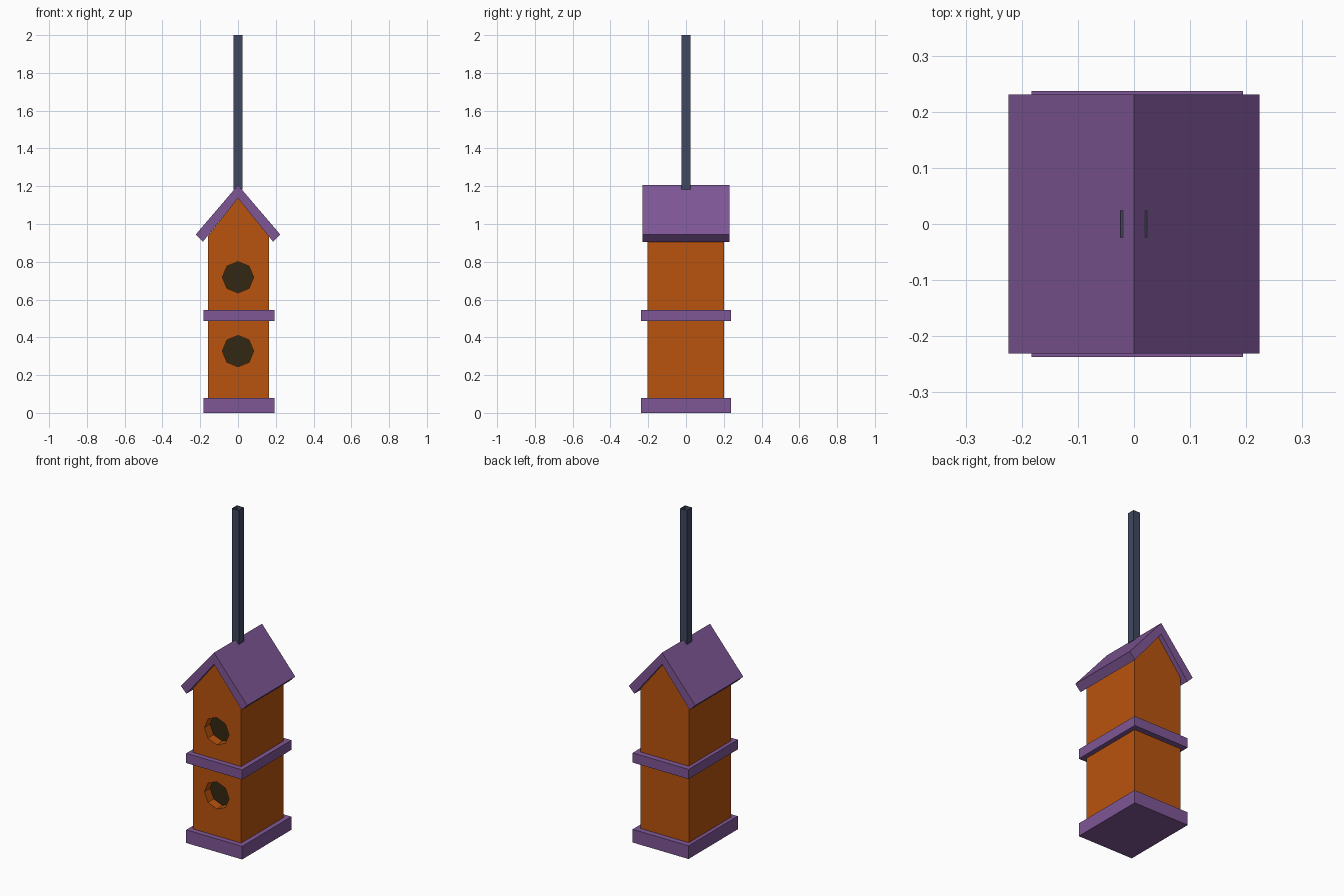
import bpy, bmesh, math
from mathutils import Matrix

cube = bpy.data.objects.get("Cube")
if cube:
    bpy.data.objects.remove(cube, do_unlink=True)


def material(name, rgb):
    m = bpy.data.materials.new(name)
    m.use_nodes = True
    m.diffuse_color = (*rgb, 1)
    m.node_tree.nodes["Principled BSDF"].inputs["Base Color"].default_value = (*rgb, 1)
    return m


purple = material("purple trim", (0.212, 0.095, 0.305))
orange = material("orange wood", (0.485, 0.087, 0.0044))
slate = material("slate pole", (0.051, 0.066, 0.115))
dark = material("dark hole", (0.032, 0.020, 0.0065))


def finish(name, bm, *mats):
    bmesh.ops.recalc_face_normals(bm, faces=bm.faces)
    mesh = bpy.data.meshes.new(name)
    bm.to_mesh(mesh)
    bm.free()
    for m in mats:
        mesh.materials.append(m)
    obj = bpy.data.objects.new(name, mesh)
    bpy.context.collection.objects.link(obj)
    return obj


def box(name, x, y, z, mat, open_top=False):
    bm = bmesh.new()
    bmesh.ops.create_cube(bm, size=1)
    for v in bm.verts:
        v.co = [r[0] if c < 0 else r[1] for c, r in zip(v.co, (x, y, z))]
    if open_top:
        top = [f for f in bm.faces if f.normal.z > 0.9]
        bmesh.ops.delete(bm, geom=top, context='FACES')
    return finish(name, bm, mat)


def prism(name, outline, y, *mats):
    """Extrude an (x, z) outline along y."""
    bm = bmesh.new()
    face = bm.faces.new([bm.verts.new((px, y[0], pz)) for px, pz in outline])
    ext = bmesh.ops.extrude_face_region(bm, geom=[face])
    moved = [g for g in ext["geom"] if isinstance(g, bmesh.types.BMVert)]
    bmesh.ops.translate(bm, verts=moved, vec=(0, y[1] - y[0], 0))
    return finish(name, bm, *mats)


# House body with gable ends
front_y, back_y = -0.205, 0.202
body = prism("house_body",
             [(-0.16, 0.06), (0.165, 0.06), (0.165, 0.936), (0, 1.136), (-0.16, 0.936)],
             (front_y, back_y), orange, dark)

# Round entrances, recessed into the front wall
hole_depth = 0.055
for height in (0.327, 0.718):
    bm = bmesh.new()
    bmesh.ops.create_cone(bm, cap_ends=True, segments=8, radius1=0.083, radius2=0.083,
                          depth=2 * hole_depth,
                          matrix=Matrix.Translation((0, front_y, height))
                          @ Matrix.Rotation(math.pi / 2, 4, 'X'))
    cutter = finish("hole_cutter", bm, orange)
    cutter.hide_render = True
    mod = body.modifiers.new("entrance", 'BOOLEAN')
    mod.operation = 'DIFFERENCE'
    mod.solver = 'EXACT'
    mod.object = cutter
    bpy.context.view_layer.objects.active = body
    bpy.ops.object.modifier_apply(modifier=mod.name)
    bpy.data.objects.remove(cutter, do_unlink=True)

# Only the bottoms of the recesses are dark
for p in body.data.polygons:
    inside = front_y + 0.01 < p.center.y < 0
    p.material_index = 1 if inside and p.normal.y < -0.9 else 0

# Base and middle ledge
for name, z in (("base", (0, 0.08)), ("middle_ledge", (0.487, 0.546))):
    box(name, (-0.183, 0.194), (-0.237, 0.237), z, purple)

# Pitched roof
half = [(0.224, 0.944), (0.186, 0.906)]
roof = [(0, 1.206)] + half + [(0, 1.136)] + [(-px, pz) for px, pz in reversed(half)]
prism("roof", roof, (-0.231, 0.231), purple)

# Hanging pole, open at the top
box("hanging_pole", (-0.024, 0.023), (-0.024, 0.024), (1.183, 2.0), slate, open_top=True)
